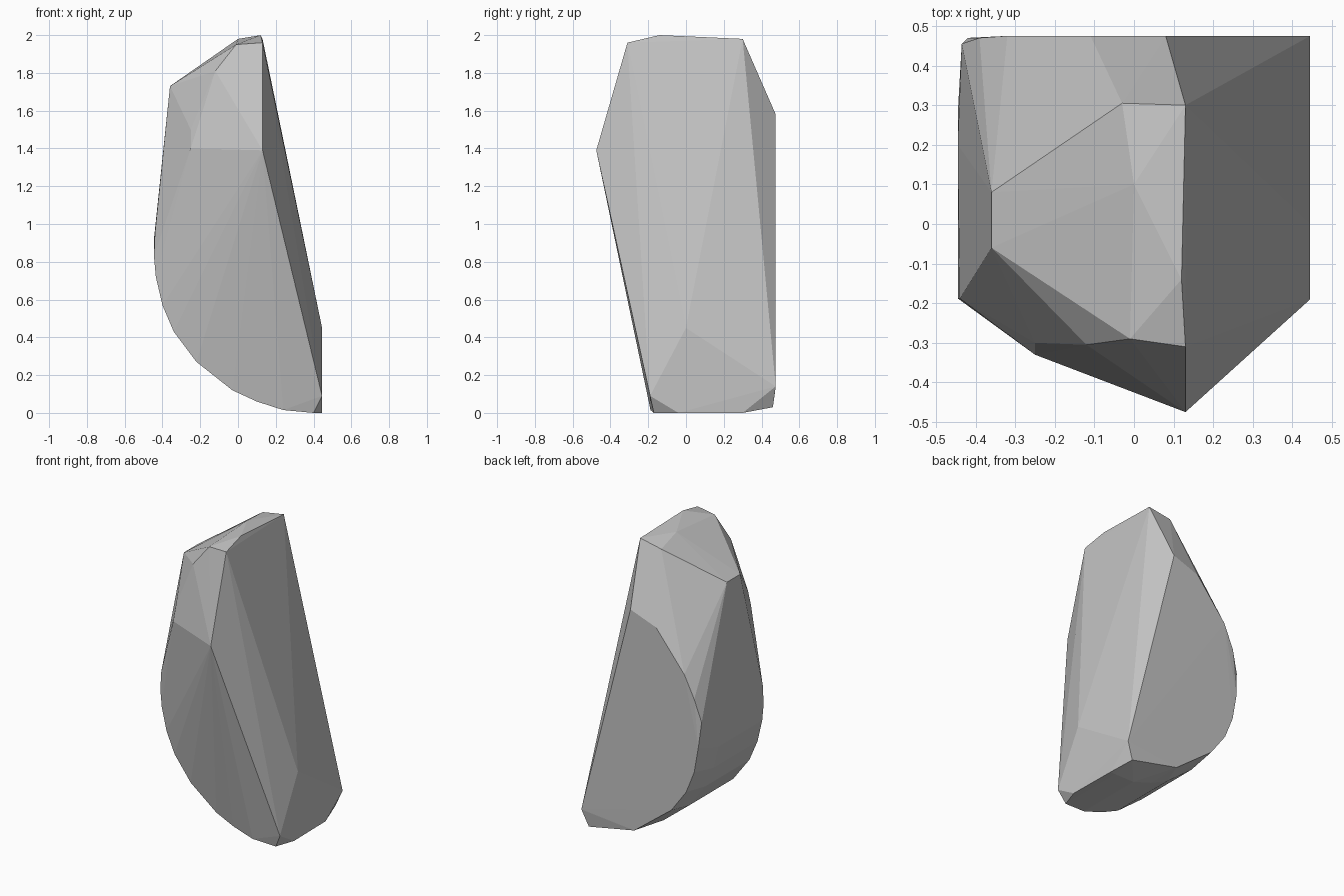
import bpy
import bmesh

default_cube = bpy.data.objects.get("Cube")
if default_cube:
    bpy.data.objects.remove(default_cube, do_unlink=True)


def make_material(name, colour):
    material = bpy.data.materials.new(name)
    material.use_nodes = True
    material.diffuse_color = colour
    for node in material.node_tree.nodes:
        if node.type == 'BSDF_PRINCIPLED':
            node.inputs["Base Color"].default_value = colour
            node.inputs["Roughness"].default_value = 0.9
    return material


def build_hull(name, points, material):
    """Wrap the chiselled corners in one closed faceted shell."""
    bm = bmesh.new()
    for point in points:
        bm.verts.new(point)
    result = bmesh.ops.convex_hull(bm, input=bm.verts[:])
    unused = {item for key in ("geom_interior", "geom_unused")
              for item in result[key] if isinstance(item, bmesh.types.BMVert)}
    bmesh.ops.delete(bm, geom=list(unused), context='VERTS')
    bmesh.ops.recalc_face_normals(bm, faces=bm.faces[:])
    mesh = bpy.data.meshes.new(name)
    bm.to_mesh(mesh)
    bm.free()
    mesh.materials.append(material)
    stone = bpy.data.objects.new(name, mesh)
    bpy.context.collection.objects.link(stone)
    return stone


# Rounded belly: one curved profile carried from the front towards the back
belly_profile = [(-0.445, 0.83), (-0.435, 0.72), (-0.40, 0.57), (-0.34, 0.43),
                 (-0.22, 0.27), (-0.03, 0.12), (0.10, 0.06), (0.24, 0.015)]
belly = [(x, y, z) for x, z in belly_profile for y in (-0.188, 0.28)]

# Lower rim of the flat back, set slightly inside the belly
back_edge = [(0.056, 0.10), (-0.22, 0.31), (-0.33, 0.46),
             (-0.39, 0.61), (-0.42, 0.78)]
belly += [(x, 0.47, z) for x, z in back_edge]

# Left bulge
bulge = [(-0.44, -0.188, 0.95), (-0.445, 0.20, 0.92), (-0.435, 0.455, 0.95)]

# Crown and the bevelled top
crown = [(0.13, -0.31, 1.96), (0.12, -0.14, 2.0), (0.13, 0.30, 1.98),
         (-0.03, 0.305, 1.95), (0.0, 0.10, 1.98), (-0.36, 0.08, 1.73),
         (-0.36, -0.06, 1.73), (-0.01, -0.29, 1.95)]

# Jutting front ridge
ridge = [(0.13, -0.475, 1.39), (-0.25, -0.33, 1.40),
         (-0.25, -0.30, 1.50), (-0.12, -0.305, 1.81)]

# Upper rim of the flat back
back_rim = [(0.08, 0.475, 1.58), (-0.11, 0.475, 1.51),
            (-0.32, 0.475, 1.25), (-0.39, 0.47, 1.10)]

# Right-hand foot
foot = [(0.445, 0.0, 0.45), (0.445, -0.19, 0.09), (0.445, -0.04, 0.0),
        (0.40, -0.17, 0.0), (0.40, 0.30, 0.0), (0.44, 0.30, 0.0),
        (0.445, 0.475, 0.14), (0.40, 0.46, 0.03)]

stone_grey = make_material("stone grey", (0.55, 0.55, 0.55, 1.0))
build_hull("boulder", belly + bulge + crown + ridge + back_rim + foot, stone_grey)
